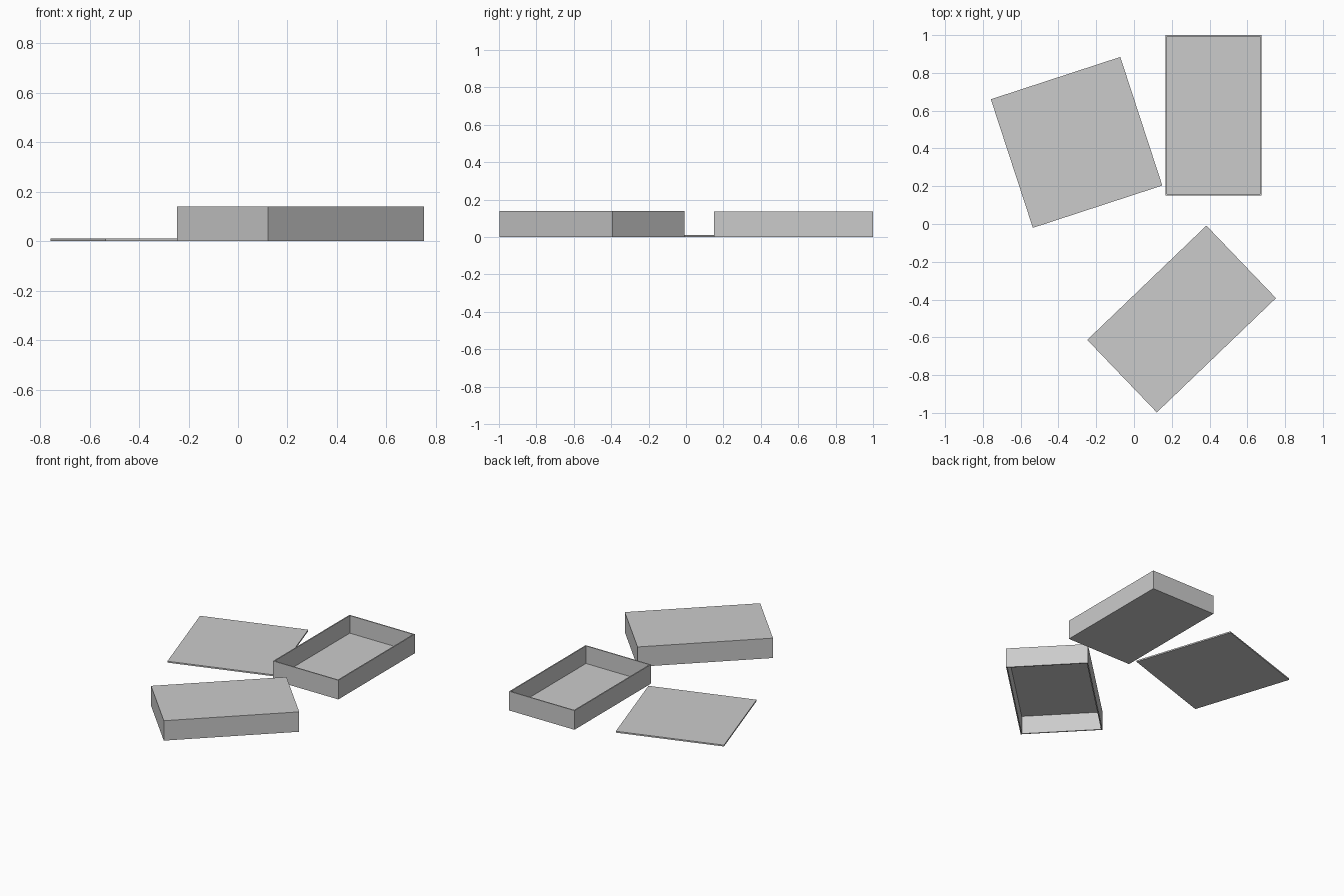
import bpy, bmesh, math
from mathutils import Matrix

if "Cube" in bpy.data.objects:
    bpy.data.objects.remove(bpy.data.objects["Cube"])


def make_box(name, centre, size, angle, wall=0.0, open_side=0):
    """Box standing on z=0; open_side +1 hollows it from the top, -1 from below."""
    sx, sy, sz = size
    bm = bmesh.new()
    bmesh.ops.create_cube(bm, size=1.0)
    bmesh.ops.scale(bm, vec=size, verts=bm.verts)
    if open_side:
        bm.normal_update()
        face = next(f for f in bm.faces if f.normal.z * open_side > 0.9)
        # rim, then inner walls pushed down to a thin panel
        bmesh.ops.inset_region(bm, faces=[face], thickness=wall)
        new = bmesh.ops.extrude_discrete_faces(bm, faces=[face])["faces"]
        bmesh.ops.translate(bm, verts=new[0].verts[:],
                            vec=(0, 0, -open_side * (sz - wall)))
    bmesh.ops.recalc_face_normals(bm, faces=bm.faces)
    bm.transform(Matrix.Translation((centre[0], centre[1], sz / 2))
                 @ Matrix.Rotation(math.radians(angle), 4, 'Z'))
    mesh = bpy.data.meshes.new(name)
    bm.to_mesh(mesh)
    bm.free()
    obj = bpy.data.objects.new(name, mesh)
    bpy.context.collection.objects.link(obj)
    return obj


# Flat square board
make_box("board", (-0.304, 0.432), (0.721, 0.716, 0.01), 18.1)
# Open tray, the bottom half of the box
make_box("box_tray", (0.422, 0.575), (0.508, 0.85, 0.135), 0, 0.011, 1)
# Lid, lying with its opening down
make_box("box_lid", (0.252, -0.503), (0.874, 0.532, 0.14), 43.8, 0.011, -1)
